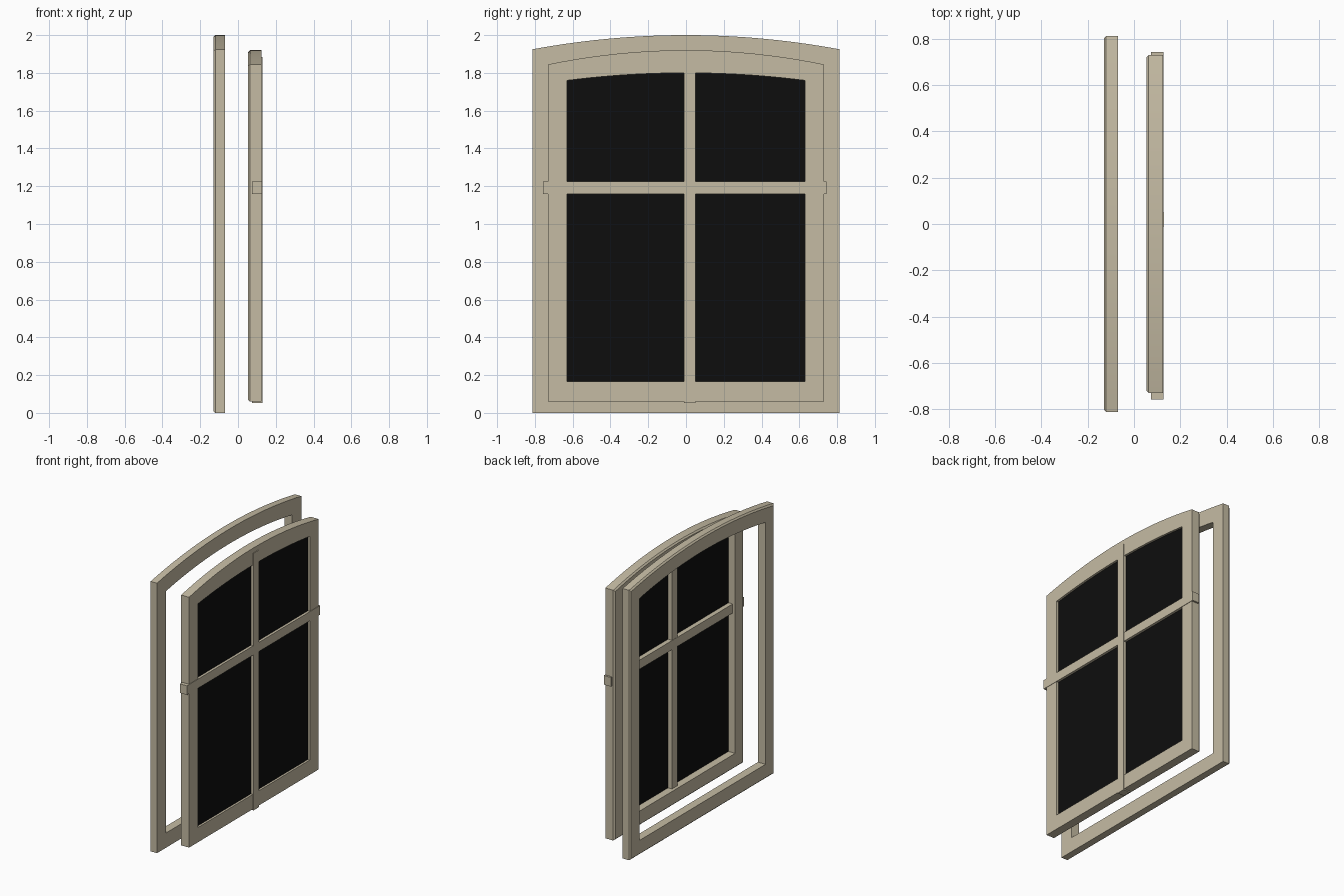
import bpy
import bmesh

cube = bpy.data.objects.get("Cube")
if cube:
    bpy.data.objects.remove(cube, do_unlink=True)

ARCH_STEPS = 20


def material(name, rgb):
    m = bpy.data.materials.new(name)
    m.use_nodes = True
    m.diffuse_color = (*rgb, 1)
    m.node_tree.nodes["Principled BSDF"].inputs["Base Color"].default_value = (*rgb, 1)
    return m


wood = material("beige paint", (0.56, 0.50, 0.37))
dark = material("dark glass", (0.004, 0.004, 0.004))


def arched_loop(half, bottom, corner, peak):
    """Outline in (y, z): flat sill, straight sides, shallow arched head."""
    pts = [(-half, bottom), (half, bottom)]
    for i in range(ARCH_STEPS + 1):
        t = 1 - 2 * i / ARCH_STEPS
        pts.append((half * t, corner + (peak - corner) * (1 - t * t)))
    return pts


def finish(name, bm, mat):
    bmesh.ops.recalc_face_normals(bm, faces=bm.faces)
    mesh = bpy.data.meshes.new(name)
    bm.to_mesh(mesh)
    bm.free()
    mesh.materials.append(mat)
    obj = bpy.data.objects.new(name, mesh)
    bpy.context.collection.objects.link(obj)
    bpy.ops.object.select_all(action='DESELECT')
    obj.select_set(True)
    bpy.context.view_layer.objects.active = obj
    bpy.ops.object.shade_smooth_by_angle(angle=0.5)
    return obj


def add_ring(bm, loop, x):
    return [bm.verts.new((x, y, z)) for y, z in loop]


def arched_frame(name, outer, inner, back, front, chamfer=0.01):
    """Closed frame swept through its section, back outer edge chamfered."""
    half, bottom, corner, peak = outer
    trimmed = (half - chamfer, bottom + chamfer, corner - chamfer, peak - chamfer)
    bm = bmesh.new()
    section = [(outer, front), (outer, back + chamfer), (trimmed, back),
               (inner, back), (inner, front)]
    rings = [add_ring(bm, arched_loop(*size), x) for size, x in section]
    for a, b in zip(rings, rings[1:] + rings[:1]):
        for i in range(len(a)):
            j = (i + 1) % len(a)
            bm.faces.new((a[i], a[j], b[j], b[i]))
    return finish(name, bm, wood)


def arched_pane(name, size, back, front):
    bm = bmesh.new()
    a, b = (add_ring(bm, arched_loop(*size), x) for x in (back, front))
    bm.faces.new(a)
    bm.faces.new(b)
    for i in range(len(a)):
        j = (i + 1) % len(a)
        bm.faces.new((a[i], a[j], b[j], b[i]))
    return finish(name, bm, dark)


def bar(name, low, high):
    bm = bmesh.new()
    bmesh.ops.create_cube(bm, size=1)
    for v in bm.verts:
        v.co = [(l + h) / 2 + c * (h - l) for l, h, c in zip(low, high, v.co)]
    return finish(name, bm, wood)


# Sizes: half width, bottom, arch corner height, arch peak height
opening = (0.63, 0.165, 1.76, 1.80)

# Outer casing and the separate sash beside it
arched_frame("outer_casing", (0.813, 0, 1.925, 2.0), (0.71, 0.105, 1.83, 1.895),
             -0.13, -0.07)
arched_frame("sash_frame", (0.73, 0.06, 1.845, 1.92), opening, 0.053, 0.125)

# Glass and glazing bars
arched_pane("glass_pane", opening, 0.106, 0.11)
bar("vertical_bar", (0.075, -0.01, 0.052), (0.13, 0.05, 1.885))
bar("horizontal_bar", (0.073, -0.758, 1.16), (0.128, 0.743, 1.225))
